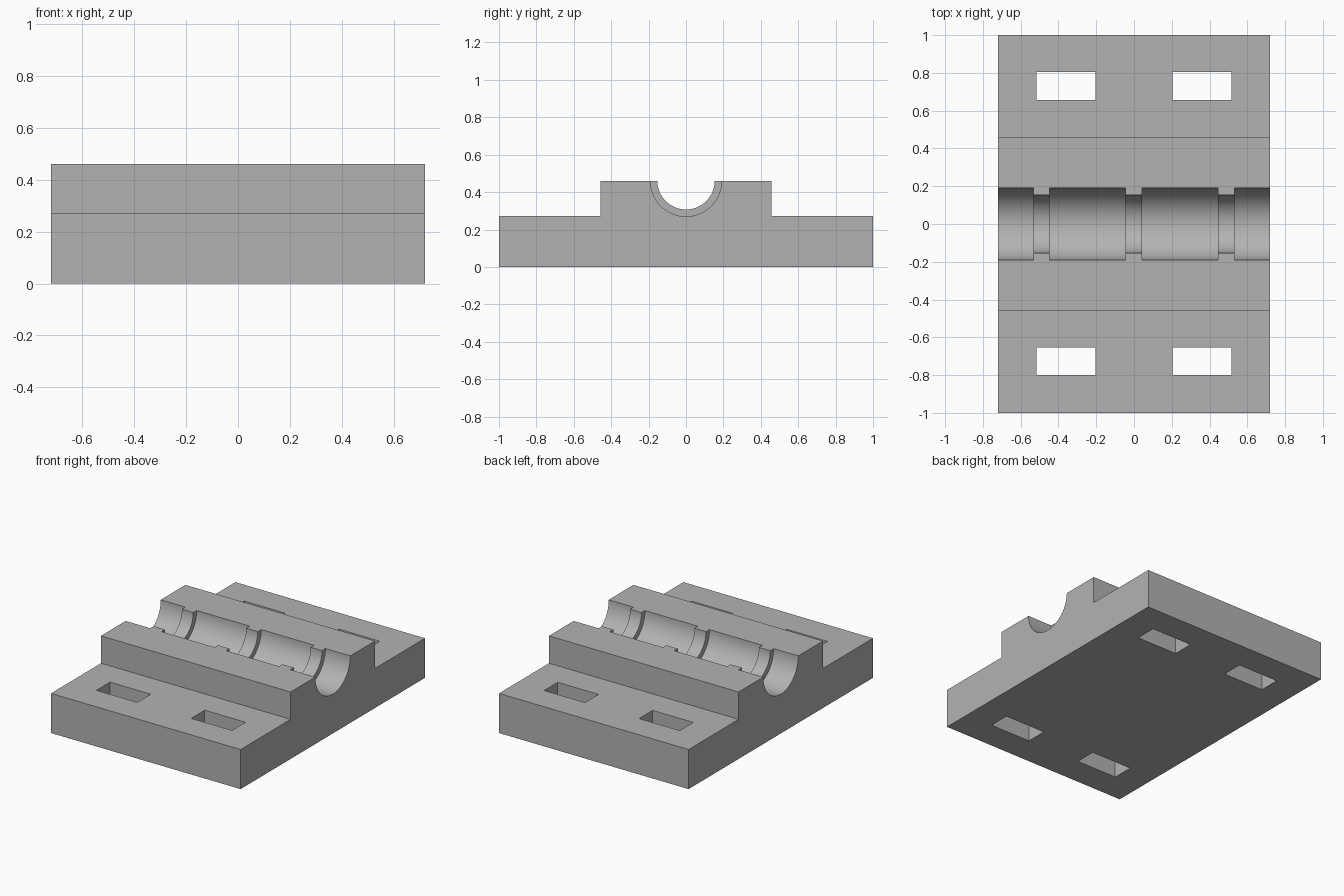
import bpy
import bmesh
import math
from mathutils import Matrix

default = bpy.data.objects.get("Cube")
if default:
    bpy.data.objects.remove(default, do_unlink=True)

HALF_X = 0.72      # half width of the block
BASE_Z = 0.272     # top of the flanges
TOP_Z = 0.46       # top of the raised saddle
SADDLE_Y = 0.458   # half depth of the saddle
RIB_R = 0.153      # groove radius at the ribs
GROOVE_R = 0.19    # groove radius between the ribs

grey = bpy.data.materials.new("plain grey")
grey.use_nodes = True
colour = (0.45, 0.45, 0.45, 1)
grey.diffuse_color = colour
grey.node_tree.nodes["Principled BSDF"].inputs["Base Color"].default_value = colour


def add_object(name, bm):
    bmesh.ops.recalc_face_normals(bm, faces=bm.faces)
    mesh = bpy.data.meshes.new(name)
    bm.to_mesh(mesh)
    bm.free()
    mesh.materials.append(grey)
    obj = bpy.data.objects.new(name, mesh)
    bpy.context.collection.objects.link(obj)
    return obj


def cut(target, cutter):
    cutter.hide_render = True
    mod = target.modifiers.new("cut", 'BOOLEAN')
    mod.operation = 'DIFFERENCE'
    mod.solver = 'EXACT'
    mod.object = cutter
    bpy.context.view_layer.objects.active = target
    bpy.ops.object.modifier_apply(modifier=mod.name)
    bpy.data.objects.remove(cutter, do_unlink=True)


# Stepped body with the narrow groove, extruded along x
half = [(1, 0), (1, BASE_Z), (SADDLE_Y, BASE_Z), (SADDLE_Y, TOP_Z)]
steps = 48
arc = [(RIB_R * math.cos(math.pi * i / steps),
        TOP_Z - RIB_R * math.sin(math.pi * i / steps)) for i in range(steps + 1)]
outline = half + arc + [(-y, z) for y, z in reversed(half)]
bm = bmesh.new()
profile = bm.faces.new([bm.verts.new((-HALF_X, y, z)) for y, z in outline])
sweep = bmesh.ops.extrude_face_region(bm, geom=[profile], use_keep_orig=True)
moved = [v for v in sweep["geom"] if isinstance(v, bmesh.types.BMVert)]
bmesh.ops.translate(bm, verts=moved, vec=(2 * HALF_X, 0, 0))
body = add_object("bearing_block", bm)

# Wider groove sections, leaving three ribs between them
for start, end in [(-0.8, -0.533), (-0.447, -0.045), (0.043, 0.445), (0.531, 0.8)]:
    bm = bmesh.new()
    place = (Matrix.Translation(((start + end) / 2, 0, TOP_Z))
             @ Matrix.Rotation(math.pi / 2, 4, 'Y'))
    bmesh.ops.create_cone(bm, cap_ends=True, segments=96, radius1=GROOVE_R,
                          radius2=GROOVE_R, depth=end - start, matrix=place)
    cut(body, add_object("groove_cutter", bm))

# Four strap slots through the flanges
for x in (-0.36, 0.36):
    for y in (-0.727, 0.73):
        bm = bmesh.new()
        place = Matrix.Translation((x, y, 0.15)) @ Matrix.Diagonal((0.31, 0.147, 0.6, 1))
        bmesh.ops.create_cube(bm, size=1, matrix=place)
        cut(body, add_object("slot_cutter", bm))

# Smooth groove, crisp edges
bpy.ops.object.select_all(action='DESELECT')
body.select_set(True)
bpy.context.view_layer.objects.active = body
bpy.ops.object.shade_smooth_by_angle(angle=math.radians(30))
